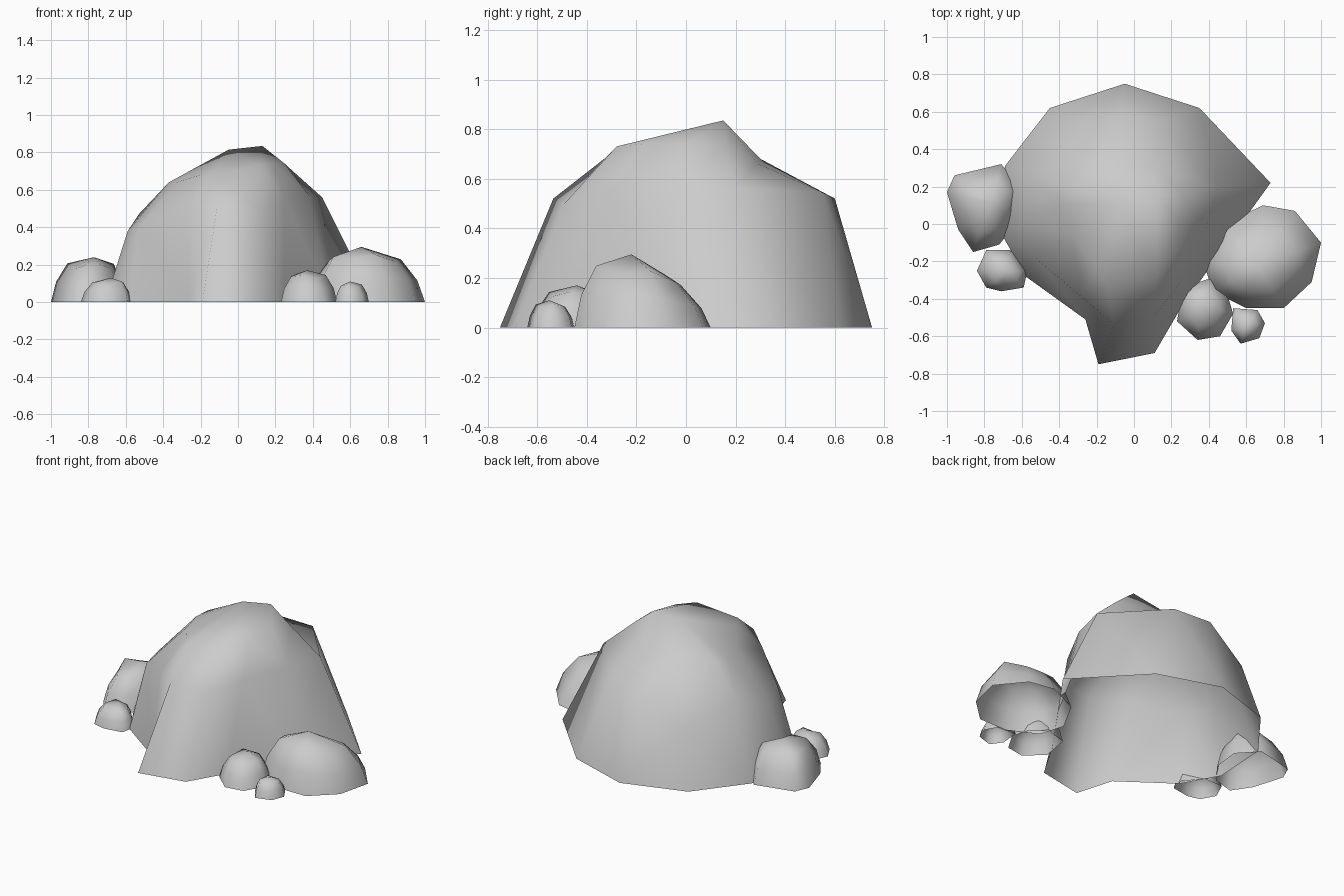
import bpy, bmesh, math

if "Cube" in bpy.data.objects:
    bpy.data.objects.remove(bpy.data.objects["Cube"])


def loft(name, rings):
    """Skin a list of equal-length closed rings; coincident points merge."""
    bm = bmesh.new()
    seen = {}

    def vert(p):
        key = tuple(round(c, 4) for c in p)
        if key not in seen:
            seen[key] = bm.verts.new(key)
        return seen[key]

    for low, high in zip(rings, rings[1:]):
        n = len(low)
        for i in range(n):
            j = (i + 1) % n
            quad = [vert(p) for p in (low[i], low[j], high[j], high[i])]
            quad = list(dict.fromkeys(quad))
            if len(quad) > 2:
                bm.faces.new(quad)
    bmesh.ops.triangulate(bm, faces=[f for f in bm.faces if len(f.verts) > 3])
    mesh = bpy.data.meshes.new(name)
    bm.to_mesh(mesh)
    bm.free()
    obj = bpy.data.objects.new(name, mesh)
    bpy.context.collection.objects.link(obj)
    bpy.ops.object.select_all(action='DESELECT')
    obj.select_set(True)
    bpy.context.view_layer.objects.active = obj
    bpy.ops.object.shade_smooth_by_angle(angle=math.radians(100))
    return obj


def small_rock(name, outline, peak, back_drop=0.0):
    """Open-bottomed rock: the ground outline shrinks towards a peak."""
    px, py, h = peak
    rings = []
    for scale, lift in ((1, 0), (0.88, 0.42), (0.62, 0.8), (0, 1)):
        ring = []
        for i, (x, y) in enumerate(outline):
            bump = 1 + 0.08 * math.sin(2.4 * i) if 0 < lift < 1 else 1
            z = h * lift * bump
            z *= 1 - back_drop * max(0, y - py) * scale
            ring.append((px + (x - px) * scale, py + (y - py) * scale, z))
        rings.append(ring)
    return loft(name, rings)


# Main boulder: ground outline, shoulder, crown and a short summit ridge
ground = [(-.19, -.75), (.11, -.69), (.25, -.45), (.50, -.10), (.73, .22), (.35, .62),
          (-.05, .75), (-.45, .62), (-.69, .31), (-.71, -.05), (-.58, -.28), (-.26, -.51)]
shoulder = [(-.11, -.535, .52), (.11, -.49, .50), (.25, -.31, .55), (.38, -.05, .57),
            (.45, .20, .56), (.15, .55, .545), (-.08, .60, .52), (-.37, .54, .36),
            (-.53, .25, .47), (-.59, .00, .38), (-.53, -.18, .40), (-.28, -.39, .49)]
crown = [(-.14, -.33, .68), (.12, -.28, .73), (.19, -.17, .74), (.25, .00, .74),
         (.26, .16, .73), (.13, .29, .66), (-.02, .31, .67), (-.20, .30, .68),
         (-.35, .19, .65), (-.37, .10, .64), (-.33, -.05, .64), (-.20, -.24, .68)]
peak, ridge = (.13, .15, .835), (-.05, .12, .815)
summit = [peak if 1 <= i <= 5 else ridge for i in range(12)]
loft("main_boulder", [[(x, y, 0) for x, y in ground], shoulder, crown, summit])

# Small rocks around the foot
small_rock("right_large_rock",
           [(.60, -.45), (.80, -.45), (.95, -.31), (1.0, -.10), (.86, .07), (.69, .10),
            (.48, .00), (.37, -.20), (.42, -.36)], (.66, -.22, .295), 1.2)
small_rock("right_medium_rock",
           [(.23, -.52), (.34, -.62), (.46, -.60), (.53, -.48), (.50, -.38), (.41, -.29),
            (.26, -.34)], (.37, -.44, .17))
small_rock("right_pebble",
           [(.52, -.57), (.57, -.64), (.67, -.61), (.70, -.53), (.66, -.46), (.53, -.45)],
           (.60, -.55, .11))
small_rock("left_large_rock",
           [(-.86, -.15), (-.72, -.11), (-.62, .02), (-.60, .20), (-.71, .32), (-.96, .26),
            (-1.0, .17), (-.94, -.03)], (-.77, .11, .24))
small_rock("left_pebble",
           [(-.84, -.25), (-.79, -.34), (-.71, -.36), (-.59, -.34), (-.57, -.25),
            (-.66, -.14), (-.79, -.14)], (-.68, -.25, .13))
